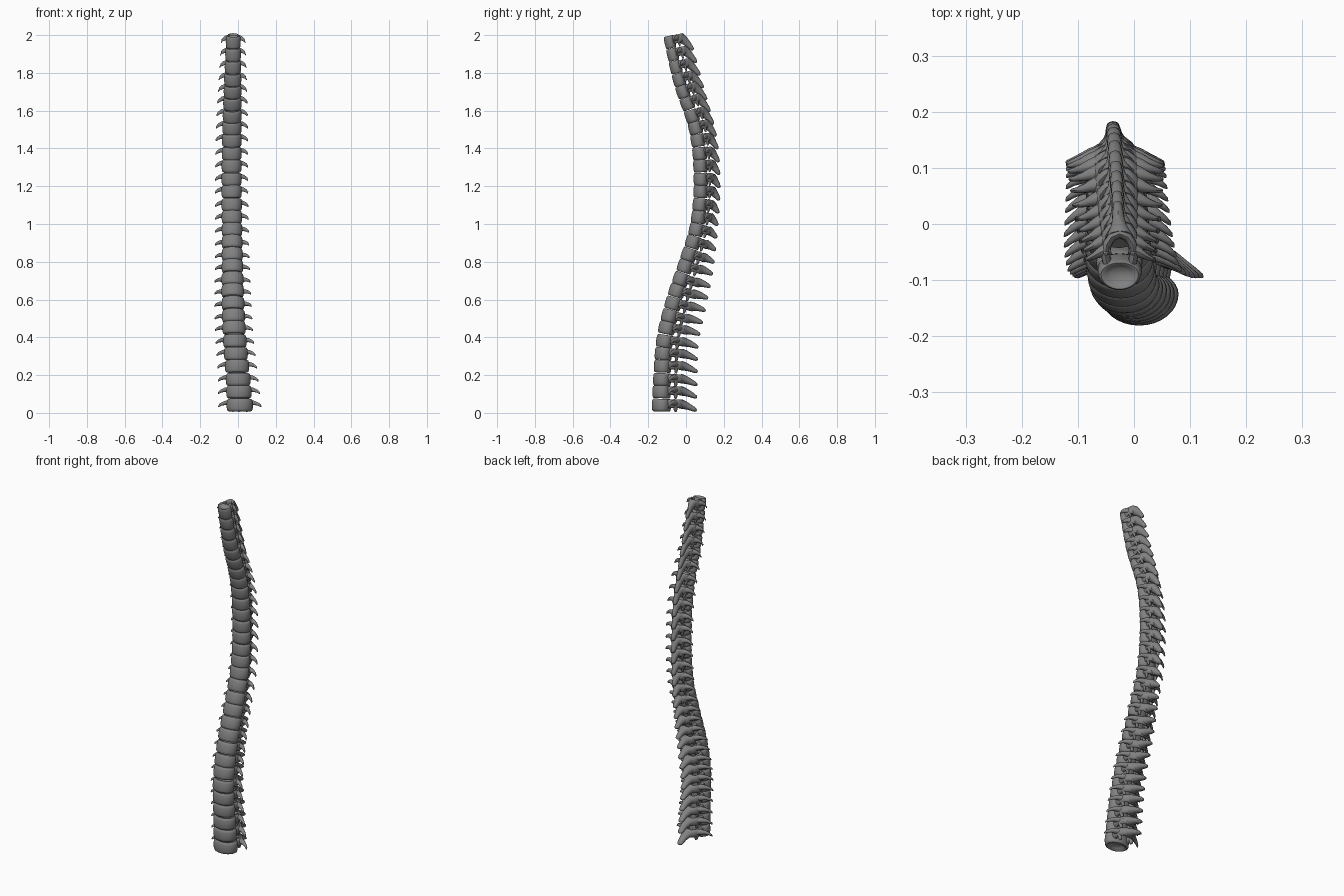
import bpy, bmesh, math
from mathutils import Vector

if "Cube" in bpy.data.objects:
    bpy.data.objects.remove(bpy.data.objects["Cube"])

COUNT = 30
# Curves along the column, sampled at these heights
KZ    = [0, .2, .4, .6, .8, 1.0, 1.25, 1.5, 1.75, 2.0]
FRONT = [-.183, -.173, -.155, -.105, -.037, .022, .04, .015, -.066, -.122]   # front of bodies (y)
TIP   = [.055, .06, .067, .108, .145, .165, .178, .16, .096, .028]           # spine tips (y)
DROP  = [.034, .035, .038, .042, .046, .048, .05, .05, .048, .046]           # fall of spine tips
HALF  = [.115, .105, .10, .097, .091, .088, .086, .083, .074, .062]          # half width
MIDX  = [.012, -.001, -.018, -.027, -.03, -.032, -.034, -.032, -.028, -.025]  # centre (x)

bone = bpy.data.materials.new("dark_bone")
bone.diffuse_color = (.22, .22, .22, 1)
bone.use_nodes = True
bone.node_tree.nodes["Principled BSDF"].inputs["Base Color"].default_value = bone.diffuse_color


def sample(table, z):
    """Smooth (Catmull-Rom style) interpolation of a table."""
    z = min(max(z, 0), 1.9999)
    i = max(k for k in range(len(KZ) - 1) if KZ[k] <= z)
    def slope(k):
        a, b = max(k - 1, 0), min(k + 1, len(KZ) - 1)
        return (table[b] - table[a]) / (KZ[b] - KZ[a])
    h = KZ[i + 1] - KZ[i]
    t = (z - KZ[i]) / h
    return ((2*t**3 - 3*t**2 + 1) * table[i] + (t**3 - 2*t**2 + t) * h * slope(i)
            + (3*t**2 - 2*t**3) * table[i + 1] + (t**3 - t**2) * h * slope(i + 1))


def axis(z):
    return Vector((sample(MIDX, z), sample(FRONT, z) + .5 * sample(HALF, z), z))


def skin(bm, rings):
    """Join rings of points into a closed surface."""
    loops = [[bm.verts.new(p) for p in r] for r in rings]
    n = len(loops[0])
    for a, b in zip(loops, loops[1:]):
        for k in range(n):
            bm.faces.new((a[k], a[(k + 1) % n], b[(k + 1) % n], b[k]))
    bm.faces.new(loops[0][::-1])
    bm.faces.new(loops[-1])


def tube(bm, path, sides=12):
    """Sweep an ellipse along (point, side radius, upright radius)."""
    rings = []
    for i, (p, ra, rb) in enumerate(path):
        d = (path[min(i + 1, len(path) - 1)][0] - path[max(i - 1, 0)][0]).normalized()
        ref = Vector((0, 0, 1)) if abs(d.z) < .85 else Vector((0, 1, 0))
        side = d.cross(ref).normalized()
        up = side.cross(d)
        rings.append([p + side * ra * math.cos(a) + up * rb * math.sin(a)
                      for a in (2 * math.pi * k / sides for k in range(sides))])
    skin(bm, rings)


# Even spacing along the curved axis
steps = [axis(.008 + 1.989 * k / 600) for k in range(601)]
length = [0]
for a, b in zip(steps, steps[1:]):
    length.append(length[-1] + (b - a).length)
H = length[-1] / COUNT

for n in range(COUNT):
    c = steps[min(range(601), key=lambda k: abs(length[k] - (n + .5) * H))]
    w = sample(HALF, c.z)
    up = axis(min(c.z + .03, 2)) - axis(c.z - .03)
    up = Vector((0, up.y, up.z)).normalized()
    back = Vector((0, up.z, -up.y))
    tip_y = sample(TIP, c.z)
    depth = ((tip_y - sample(FRONT, c.z)) / w - 1) / 1.1    # how far back the arch reaches

    def place(x, y, z):
        return c + Vector((x * w, 0, 0)) + back * y * w + up * z * H

    def rear(x, y, z):
        return place(x, .35 + (y - .35) * depth, z)

    bm = bmesh.new()

    # Vertebral body: slightly bulging drum with dished ends
    profile = [(.05, -.2), (.4, -.23), (.6, -.33), (.72, -.46), (.84, -.49), (.93, -.43), (.98, -.3),
               (1, 0), (.98, .3), (.93, .43), (.84, .49), (.72, .47), (.6, .42), (.4, .36), (.05, .34)]
    rings = []
    for r, z in profile:
        rings.append([place(.62 * r * math.cos(a), r * math.sin(a) * (.5 if math.sin(a) < 0 else .4), z)
                      for a in (2 * math.pi * k / 32 for k in range(32))])
    skin(bm, rings)

    # Neural arch around the canal
    arch = [(-.34, .2, .1), (-.4, .48, .12), (-.34, .72, .12), (-.2, .87, .12), (0, .93, .12),
            (.2, .87, .12), (.34, .72, .12), (.4, .48, .12), (.34, .2, .1)]
    tube(bm, [(rear(*p), .13 * w, .33 * H) for p in arch])

    # Spinous process sloping down to the back
    root = rear(0, .8, .14)
    tip = Vector((c.x - .004, tip_y, c.z - sample(DROP, c.z) + .004))
    widths = [(0, .42, .36), (.12, .34, .36), (.3, .24, .32), (.55, .18, .25), (.8, .155, .19),
              (.95, .13, .13), (1, .06, .06)]
    tube(bm, [(root.lerp(tip, t) + Vector((0, 0, .004 * math.sin(math.pi * t))), a * w, b * H)
              for t, a, b in widths])

    for s in (-1, 1):
        # Transverse process: pointed hook going out and slightly forward
        hook = [(.3, .6, .16, .2, .26), (.52, .53, .2, .15, .21), (.7, .44, .18, .1, .16),
                (.87, .35, .08, .065, .12), (.97, .29, -.05, .045, .08), (1.0, .27, -.14, .015, .03)]
        tube(bm, [(rear(s * x, y, z), a * w, b * H) for x, y, z, a, b in hook])
        # Articular processes above and below the arch
        joint = [(.3, .62, -.5, .04), (.32, .62, -.4, .08), (.36, .6, 0, .12),
                 (.38, .55, .38, .08), (.38, .53, .48, .04)]
        tube(bm, [(rear(s * x, y, z), r * w, r * w) for x, y, z, r in joint], 10)

    bmesh.ops.recalc_face_normals(bm, faces=bm.faces)
    me = bpy.data.meshes.new("vertebra")
    bm.to_mesh(me)
    bm.free()
    me.materials.append(bone)
    ob = bpy.data.objects.new(f"vertebra_{n + 1:02d}", me)
    bpy.context.collection.objects.link(ob)
    ob.select_set(True)
    bpy.context.view_layer.objects.active = ob

bpy.ops.object.shade_smooth_by_angle(angle=math.radians(40))
